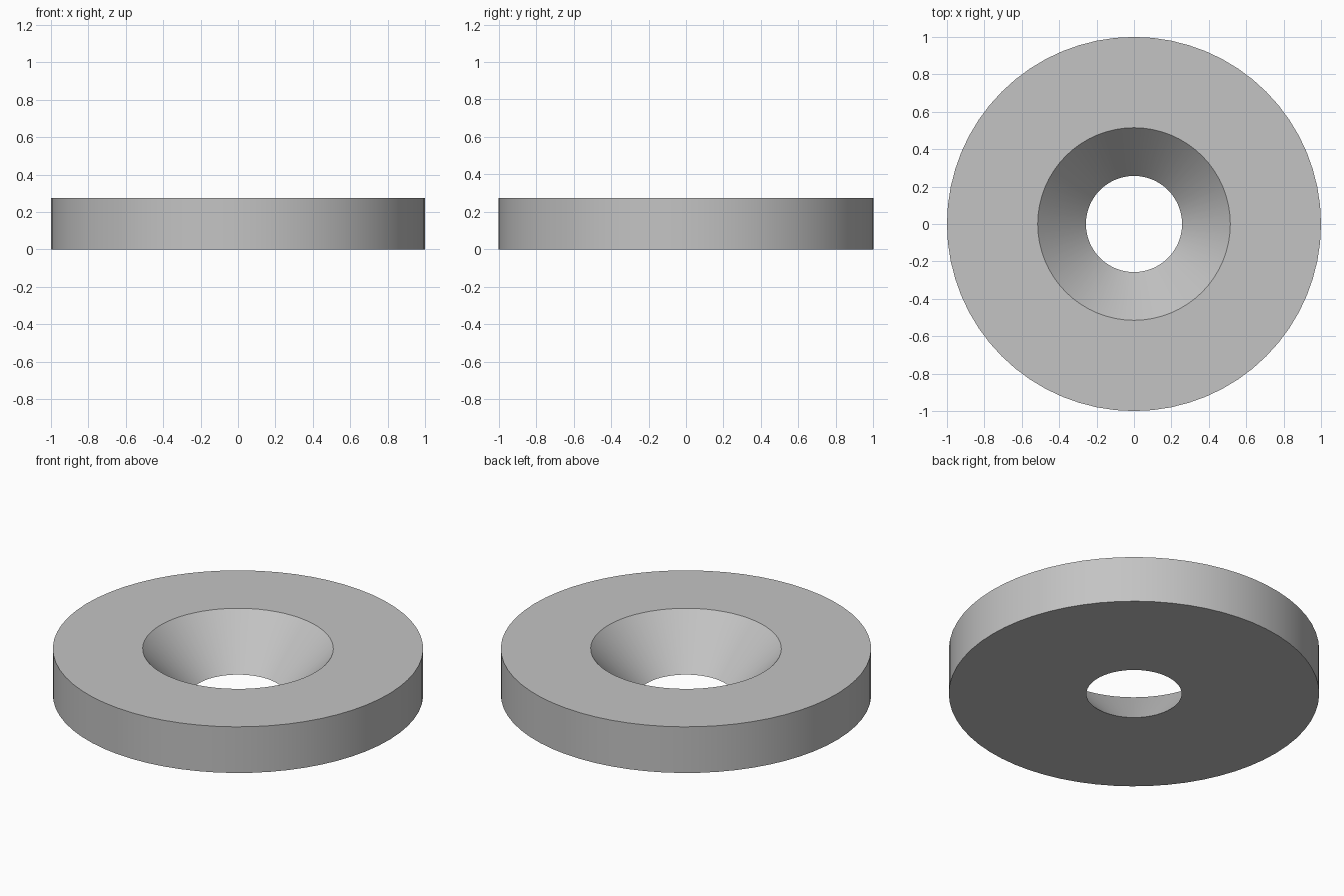
import bpy, bmesh, math
from mathutils import Matrix, Vector

cube = bpy.data.objects.get("Cube")
if cube:
    bpy.data.objects.remove(cube, do_unlink=True)

SEGMENTS = 64
HEIGHT = 0.275
OUTER, MOUTH, BORE = 1.0, 0.515, 0.257

# Plain grey metal
metal = bpy.data.materials.new("grey_metal")
metal.use_nodes = True
grey = (0.55, 0.55, 0.55, 1)
metal.diffuse_color = grey
metal.node_tree.nodes["Principled BSDF"].inputs["Base Color"].default_value = grey

# Countersunk washer: closed cross-section revolved about z
profile = [(BORE, 0), (OUTER, 0), (OUTER, HEIGHT), (MOUTH, HEIGHT)]
bm = bmesh.new()
verts = [bm.verts.new((r, 0, z)) for r, z in profile]
edges = [bm.edges.new((verts[i], verts[i - 1])) for i in range(len(verts))]
bmesh.ops.spin(bm, geom=verts + edges, cent=(0, 0, 0), axis=(0, 0, 1),
               angle=math.tau, steps=SEGMENTS, use_merge=True)
bmesh.ops.remove_doubles(bm, verts=bm.verts, dist=0.0001)
bmesh.ops.recalc_face_normals(bm, faces=bm.faces)

mesh = bpy.data.meshes.new("countersunk_washer")
bm.to_mesh(mesh)
bm.free()
mesh.materials.append(metal)
washer = bpy.data.objects.new("countersunk_washer", mesh)
bpy.context.collection.objects.link(washer)

# Smooth walls, crisp rims
bpy.ops.object.select_all(action="DESELECT")
washer.select_set(True)
bpy.context.view_layer.objects.active = washer
bpy.ops.object.shade_smooth_by_angle(angle=math.radians(30))
